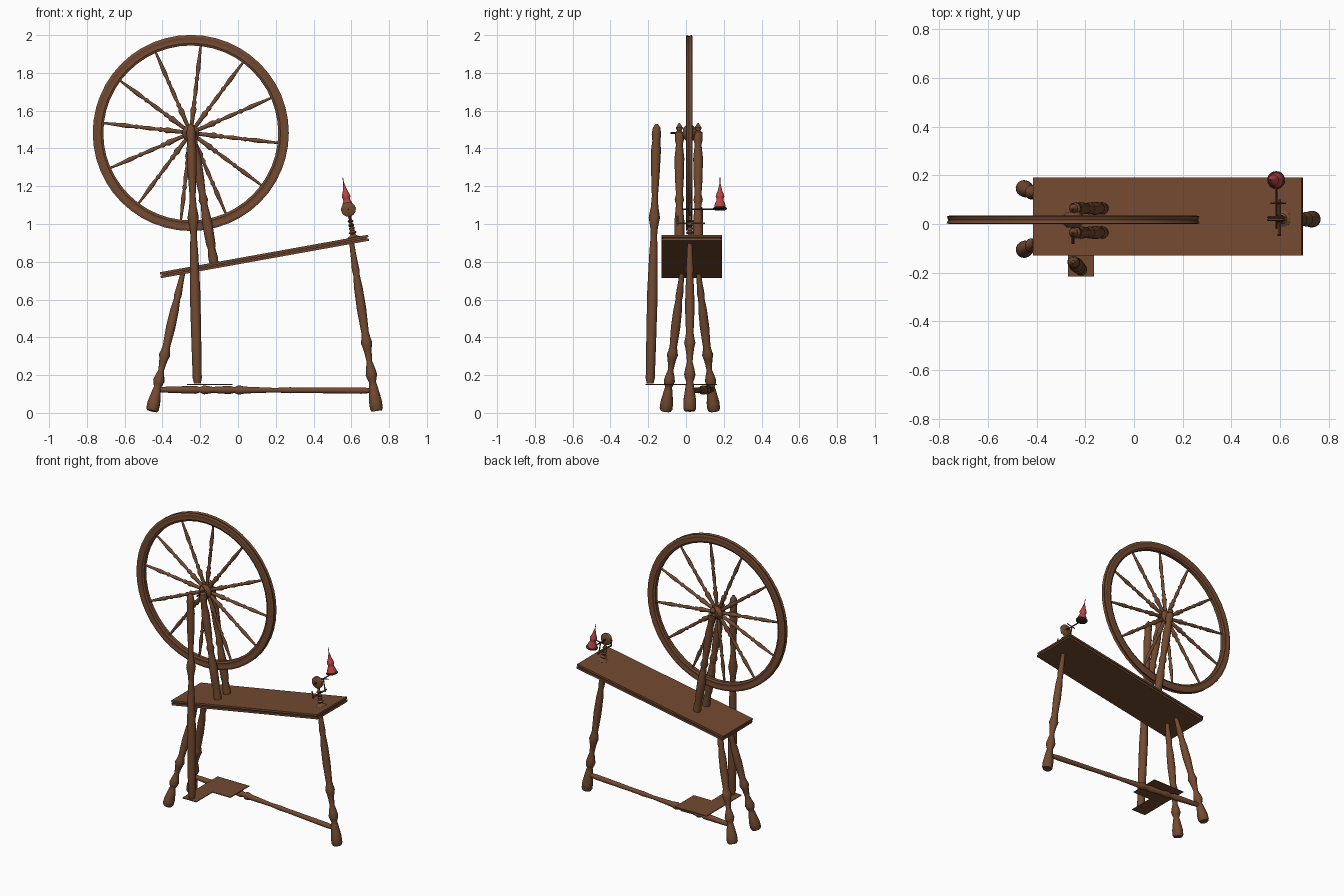
import bpy, bmesh, math
from mathutils import Vector, Matrix


def material(name, rgb):
    m = bpy.data.materials.new(name)
    m.diffuse_color = (*rgb, 1)
    return m


WOOD = material("brown_wood", (0.17, 0.068, 0.03))
RED = material("red_thread", (0.5, 0.06, 0.055))
DARK = material("dark_fittings", (0.045, 0.018, 0.016))


def finish(bm, name, mat, angle=40):
    bmesh.ops.recalc_face_normals(bm, faces=bm.faces)
    me = bpy.data.meshes.new(name)
    bm.to_mesh(me)
    bm.free()
    ob = bpy.data.objects.new(name, me)
    bpy.context.collection.objects.link(ob)
    me.materials.append(mat)
    bpy.ops.object.select_all(action='DESELECT')
    ob.select_set(True)
    bpy.context.view_layer.objects.active = ob
    bpy.ops.object.shade_smooth_by_angle(angle=math.radians(angle))
    return ob


def turned(name, p0, p1, profile, mat=WOOD, segs=16):
    """Lathe-turned part along p0-p1; profile is (fraction, radius)."""
    p0, p1 = Vector(p0), Vector(p1)
    d = p1 - p0
    rot = d.to_track_quat('Z', 'Y').to_matrix().to_4x4()
    M = Matrix.Translation(p0) @ rot
    bm = bmesh.new()
    rings = []
    for t, r in profile:
        rings.append([bm.verts.new(M @ Vector((r * math.cos(a), r * math.sin(a), t * d.length)))
                      for a in (2 * math.pi * i / segs for i in range(segs))])
    for a, b in zip(rings, rings[1:]):
        for i in range(segs):
            j = (i + 1) % segs
            bm.faces.new((a[i], a[j], b[j], b[i]))
    bm.faces.new(rings[0])
    bm.faces.new(rings[-1])
    return finish(bm, name, mat)


def rod(name, p0, p1, r, mat=DARK, segs=8):
    return turned(name, p0, p1, [(0, r), (1, r)], mat, segs)


def slab(name, outline, z0, z1, M=Matrix(), mat=WOOD):
    bm = bmesh.new()
    f = bm.faces.new([bm.verts.new((x, y, z0)) for x, y in outline])
    ext = bmesh.ops.extrude_face_region(bm, geom=[f])
    bmesh.ops.translate(bm, vec=(0, 0, z1 - z0),
                        verts=[v for v in ext["geom"] if isinstance(v, bmesh.types.BMVert)])
    bmesh.ops.transform(bm, matrix=M, verts=bm.verts)
    return finish(bm, name, mat, 30)


# sloping bench: two boards with a narrow groove between them
SLOPE = math.radians(10.2)
BENCH = Matrix.Translation((0.14, 0.03, 0.828)) @ Matrix.Rotation(-SLOPE, 4, 'Y')


def rect(hx, hy):
    return [(-hx, -hy), (hx, -hy), (hx, hy), (-hx, hy)]


slab("bench_lower_board", rect(0.56, 0.16), -0.016, -0.003, BENCH)
slab("bench_core", rect(0.55, 0.152), -0.004, 0.004, BENCH)
slab("bench_upper_board", rect(0.56, 0.16), 0.003, 0.016, BENCH)

# three splayed legs
LEG = [(0, 0.028), (0.015, 0.034), (0.06, 0.034), (0.15, 0.022), (0.17, 0.018), (0.19, 0.025),
       (0.215, 0.03), (0.25, 0.024), (0.29, 0.015), (0.34, 0.019), (0.375, 0.024), (0.4, 0.03),
       (0.43, 0.024), (0.46, 0.02), (0.6, 0.025), (0.72, 0.023), (0.8, 0.017), (0.83, 0.02),
       (0.9, 0.016), (1, 0.012)]
turned("front_leg", (0.735, 0.02, 0.01), (0.6, 0.02, 0.91), LEG)
turned("back_leg_near", (-0.455, -0.107, 0.01), (-0.29, -0.02, 0.75), LEG)
turned("back_leg_far", (-0.455, 0.148, 0.01), (-0.29, 0.065, 0.75), LEG)

# turned stretcher between the legs
turned("stretcher", (-0.43, 0.135, 0.123), (0.71, 0.022, 0.118),
       [(0, 0.014), (0.1, 0.018), (0.18, 0.021), (0.2, 0.014), (0.22, 0.024), (0.26, 0.016),
        (0.34, 0.022), (0.36, 0.015), (0.38, 0.025), (0.41, 0.018), (0.55, 0.012), (0.62, 0.016),
        (0.66, 0.014), (0.85, 0.016), (0.95, 0.017), (1, 0.012)])

# thin L-shaped treadle
slab("treadle", [(-0.27, -0.215), (-0.165, -0.215), (-0.165, -0.04), (-0.03, -0.04),
                 (-0.03, 0.165), (-0.27, 0.165)], 0.148, 0.153)

# tall post from treadle to axle height
turned("footman_post", (-0.215, -0.19, 0.155), (-0.25, -0.155, 1.53),
       [(0, 0.018), (0.02, 0.024), (0.15, 0.026), (0.35, 0.028), (0.5, 0.022), (0.57, 0.017),
        (0.6, 0.02), (0.64, 0.03), (0.68, 0.02), (0.72, 0.016), (0.8, 0.022), (0.9, 0.026),
        (0.935, 0.021), (0.96, 0.025), (0.985, 0.02), (1, 0.006)])

# pair of wheel uprights
UPRIGHT = [(0, 0.022), (0.05, 0.026), (0.12, 0.02), (0.15, 0.025), (0.3, 0.027), (0.4, 0.02),
           (0.43, 0.018), (0.46, 0.025), (0.5, 0.018), (0.6, 0.023), (0.75, 0.026), (0.85, 0.018),
           (0.88, 0.024), (0.93, 0.024), (0.945, 0.012), (0.965, 0.019), (0.98, 0.012), (1, 0.003)]
for label, y in (("near", -0.035), ("far", 0.064)):
    turned("wheel_upright_" + label, (-0.125, y, 0.78), (-0.252, y, 1.535), UPRIGHT)

# wheel rim, grooved cross-section revolved about the axle
HUB = Vector((-0.25, 0.017, 1.482))
bm = bmesh.new()
section = [(0.463, -0.012), (0.475, -0.018), (0.49, -0.014), (0.506, -0.018), (0.519, -0.014),
           (0.513, 0), (0.519, 0.014), (0.506, 0.018), (0.49, 0.014), (0.475, 0.018), (0.463, 0.012)]
N = 48
rings = [[bm.verts.new(HUB + Vector((r * math.cos(a), y, r * math.sin(a)))) for r, y in section]
         for a in (2 * math.pi * i / N for i in range(N))]
for i in range(N):
    a, b = rings[i], rings[(i + 1) % N]
    for k in range(len(section)):
        m = (k + 1) % len(section)
        bm.faces.new((a[k], a[m], b[m], b[k]))
finish(bm, "wheel_rim", WOOD, 30)

# hub, axle and twelve turned spokes
Y = Vector((0, 1, 0))
turned("wheel_hub", HUB - Y * 0.032, HUB + Y * 0.032,
       [(0, 0.025), (0.15, 0.035), (0.3, 0.045), (0.7, 0.045), (0.85, 0.035), (1, 0.025)], WOOD, 20)
rod("wheel_axle", HUB - Y * 0.1, HUB + Y * 0.07, 0.006)
SPOKE = [(0, 0.01), (0.15, 0.012), (0.22, 0.017), (0.26, 0.009), (0.3, 0.014), (0.33, 0.008),
         (0.45, 0.012), (0.56, 0.008), (0.59, 0.013), (0.62, 0.008), (0.72, 0.013),
         (0.85, 0.009), (1, 0.006)]
for i in range(12):
    a = math.radians(83.5 + 30 * i)
    d = Vector((math.cos(a), 0, math.sin(a)))
    turned("spoke", HUB + d * 0.03, HUB + d * 0.47, SPOKE, WOOD, 10)

# spinning head: everything leans with the bench
UP = Vector((-math.sin(SLOPE), 0, math.cos(SLOPE)))
SIDE = Vector((math.cos(SLOPE), 0, math.sin(SLOPE)))
BASE = Vector((0.612, 0.022, 0.925))


def head(u, y, s=0):
    p = BASE + UP * u + SIDE * s
    return (p.x, y, p.z)


turned("head_post", head(0, 0.022), head(0.12, 0.022),
       [(0, 0.034), (0.04, 0.034), (0.1, 0.02), (0.17, 0.012), (0.25, 0.022), (0.33, 0.012),
        (0.45, 0.016), (0.53, 0.008), (0.6, 0.015), (0.68, 0.008), (0.76, 0.014), (0.85, 0.007),
        (1, 0.009)], WOOD)
for u in (0.062, 0.085):
    turned("dark_bead", head(u, 0.022), head(u + 0.012, 0.022),
           [(0, 0.011), (0.5, 0.0165), (1, 0.011)], DARK)
turned("pulley_disc", head(0.155, 0.012), head(0.155, 0.032),
       [(0, 0.034), (0.2, 0.039), (0.5, 0.033), (0.8, 0.039), (1, 0.034)], WOOD, 24)
rod("spindle", head(0.155, -0.02), head(0.155, 0.18), 0.004)
rod("head_crossbar", head(0.08, -0.05), head(0.08, 0.1), 0.005, WOOD)
for y in (-0.045, 0.085):
    rod("bearing_post", head(0.07, y), head(0.155 if y > 0 else 0.12, y), 0.004, WOOD)
rod("flyer_arm", head(0.155, 0.085, -0.025), head(0.155, 0.085, 0.04), 0.003)

# red thread cone on its dark flange
turned("cone_flange", head(0.153, 0.18), head(0.165, 0.18),
       [(0, 0.03), (0.3, 0.037), (0.7, 0.037), (1, 0.03)], DARK, 20)
turned("thread_cone", head(0.165, 0.18), head(0.3, 0.18),
       [(0, 0.031), (0.12, 0.028), (0.28, 0.019), (0.34, 0.018), (0.42, 0.023), (0.5, 0.021),
        (0.65, 0.013), (0.85, 0.006), (1, 0.002)], RED, 16)
rod("cone_tip", head(0.29, 0.18), head(0.327, 0.18), 0.002)
